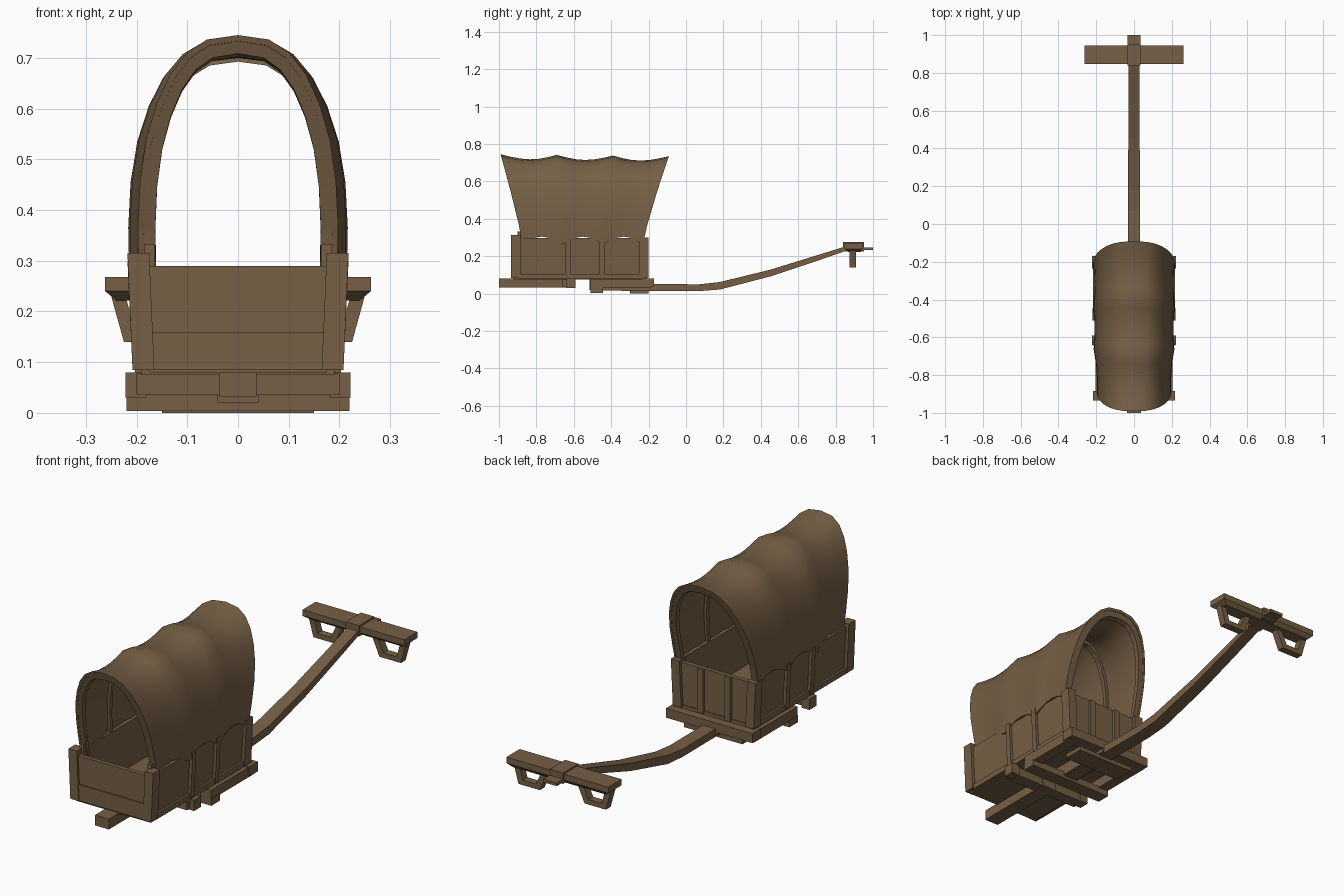
import bpy, bmesh, math
from mathutils import Vector

if "Cube" in bpy.data.objects:
    bpy.data.objects.remove(bpy.data.objects["Cube"])

wood = bpy.data.materials.new("weathered brown")
wood.diffuse_color = (0.18, 0.115, 0.06, 1)
wood.use_nodes = True
wood.node_tree.nodes["Principled BSDF"].inputs["Base Color"].default_value = wood.diffuse_color


def finish(name, bm, smooth=None):
    bmesh.ops.remove_doubles(bm, verts=bm.verts, dist=1e-5)
    bmesh.ops.recalc_face_normals(bm, faces=bm.faces)
    me = bpy.data.meshes.new(name)
    bm.to_mesh(me)
    bm.free()
    me.materials.append(wood)
    ob = bpy.data.objects.new(name, me)
    bpy.context.collection.objects.link(ob)
    if smooth:
        bpy.ops.object.select_all(action='DESELECT')
        ob.select_set(True)
        bpy.context.view_layer.objects.active = ob
        bpy.ops.object.shade_smooth_by_angle(angle=math.radians(smooth))
    return ob


def loft(name, rings, smooth=None, closed=False):
    """Skin a list of equal rings of points, capping the ends."""
    bm = bmesh.new()
    vs = [[bm.verts.new(p) for p in r] for r in rings]
    n = len(vs[0])
    pairs = list(zip(vs, vs[1:])) + ([(vs[-1], vs[0])] if closed else [])
    for a, b in pairs:
        for i in range(n):
            j = (i + 1) % n
            bm.faces.new((a[i], a[j], b[j], b[i]))
    if not closed:
        bm.faces.new(vs[0])
        bm.faces.new(vs[-1])
    return finish(name, bm, smooth)


def rect(x0, x1, y0, y1, z):
    return [(x0, y0, z), (x1, y0, z), (x1, y1, z), (x0, y1, z)]


def box(name, x0, x1, y0, y1, z0, z1, lean=0):
    """Box whose top is shifted by lean in x."""
    return loft(name, [rect(x0, x1, y0, y1, z0),
                       rect(x0 + lean, x1 + lean, y0, y1, z1)])


def box_pair(name, x0, x1, y0, y1, z0, z1, lean=0):
    box(name + "_right", x0, x1, y0, y1, z0, z1, lean)
    box(name + "_left", -x1, -x0, y0, y1, z0, z1, -lean)


# Canvas surface: u runs front to back (0..3 bays), t runs over the arch
def canvas_pt(u, t, inset=0.0):
    f = u / 3
    sag = abs(math.sin(math.pi * u))
    a = math.pi * t
    low = 0.265 + 0.04 * sag
    half = (0.208 + 0.02 * min(1, f * 2.5)) * (1 - 0.035 * sag) - inset
    top = 0.745 - 0.01 * f - 0.025 * sag - inset
    c, s = math.cos(a), math.sin(a)
    x = half * math.copysign(abs(c) ** 0.75, c) * (0.94 + 0.06 * min(1, s * 2))
    z = low + (top - low) * s ** 0.95 if s > 1e-6 else low
    k = max(0, (z - 0.27) / 0.47) ** 1.15
    y0, y1 = -0.875 - 0.115 * k, -0.23 + 0.14 * k
    return Vector((x, y0 + (y1 - y0) * f, z))


ARCH = [i / 16 for i in range(17)]
rings = []
for i in range(19):
    u = i / 6
    rings.append([canvas_pt(u, t) for t in ARCH] +
                 [canvas_pt(u, t, 0.012) for t in reversed(ARCH)])
loft("canvas_cover", rings, 45)

# Bent hoops under the canvas
for n, u in enumerate((0.045, 1, 2, 2.955)):
    w = 0.04
    deep = 0.036 if n in (0, 3) else 0.026
    loft(f"canvas_hoop_{n + 1}",
         [[canvas_pt(u - w, t, 0.004), canvas_pt(u + w, t, 0.004),
           canvas_pt(u + w, t, deep), canvas_pt(u - w, t, deep)] for t in ARCH])

# Wagon bed: floor, flared sides, end boards
box("bed_floor", -0.19, 0.19, -0.92, -0.21, 0.075, 0.095)
box_pair("side_board", 0.172, 0.192, -0.92, -0.21, 0.085, 0.298, 0.012)
for name, y in (("front", -0.925), ("back", -0.235)):
    bm_lo = rect(-0.175, 0.175, y, y + 0.02, 0.08)
    bm_hi = rect(-0.187, 0.187, y, y + 0.02, 0.29)
    loft(name + "_board", [bm_lo, bm_hi])
box("front_plank", -0.172, 0.172, -0.931, -0.92, 0.085, 0.16)

# Upright posts and battens
for name, y0, y1, top in (("front_post", -0.935, -0.885, 0.315),
                          ("back_post", -0.25, -0.2, 0.3)):
    box_pair(name, 0.165, 0.208, y0, y1, 0.085, top, 0.01)
box_pair("front_peg", 0.165, 0.185, -0.9, -0.87, 0.27, 0.333)
for n, y in enumerate((-0.63, -0.45)):
    box_pair(f"side_batten_{n + 1}", 0.188, 0.207, y - 0.013, y + 0.013,
             0.085, 0.3, 0.01)
box_pair("side_base_rail", 0.185, 0.203, -0.9, -0.22, 0.08, 0.105)
for n, x in enumerate((-0.07, 0.07)):
    box(f"back_batten_{n + 1}", x - 0.015, x + 0.015, -0.217, -0.203, 0.085, 0.288)

# Undercarriage
box("rear_crossbar", -0.222, 0.222, -0.235, -0.17, 0.036, 0.08)
box("lower_crossbar", -0.22, 0.22, -0.51, -0.445, 0.004, 0.036)
box("front_crossbar", -0.2, 0.2, -0.66, -0.6, 0.035, 0.078)
box_pair("rail", 0.165, 0.217, -0.51, -0.19, 0.03, 0.075)
box_pair("rail_stub", 0.18, 0.222, -0.64, -0.59, 0.03, 0.08)
box("front_beam", -0.036, 0.036, -1.0, -0.595, 0.032, 0.08)
box("rear_beam", -0.04, 0.04, -0.515, -0.17, 0.02, 0.08)
box("bottom_plate", -0.15, 0.15, -0.3, -0.2, 0.0, 0.02)

# Curved pulling tongue: (y, z centre, half width, half height)
path = [(-0.5, 0.036, .033, .02), (-0.1, 0.033, .033, .018), (0.07, 0.032, .033, .018),
        (0.18, 0.042, .032, .02), (0.45, 0.11, .03, .018), (0.7, 0.19, .028, .015),
        (0.86, 0.243, .028, .012)]
loft("tongue", [[(-w, y, z - h), (w, y, z - h), (w, y, z + h), (-w, y, z + h)]
                for y, z, w, h in path])
box("tongue_tip", -0.035, 0.035, 0.84, 1.0, 0.233, 0.247)

# Cross handle with a narrower underside, a strap and two grip loops
loft("handle_bar", [rect(-0.24, 0.24, 0.87, 0.93, 0.222),
                    rect(-0.262, 0.262, 0.848, 0.945, 0.24),
                    rect(-0.262, 0.262, 0.848, 0.945, 0.268)])
box("handle_strap", -0.034, 0.034, 0.84, 0.952, 0.225, 0.276)
outer = [(0.075, 0.23), (0.115, 0.14), (0.225, 0.14), (0.25, 0.23)]
inner = [(0.105, 0.23), (0.135, 0.163), (0.203, 0.163), (0.222, 0.23)]
for name, s in (("right", 1), ("left", -1)):
    loft("grip_loop_" + name,
         [[(s * o[0], 0.875, o[1]), (s * o[0], 0.91, o[1]),
           (s * i[0], 0.91, i[1]), (s * i[0], 0.875, i[1])]
          for o, i in zip(outer, inner)])
